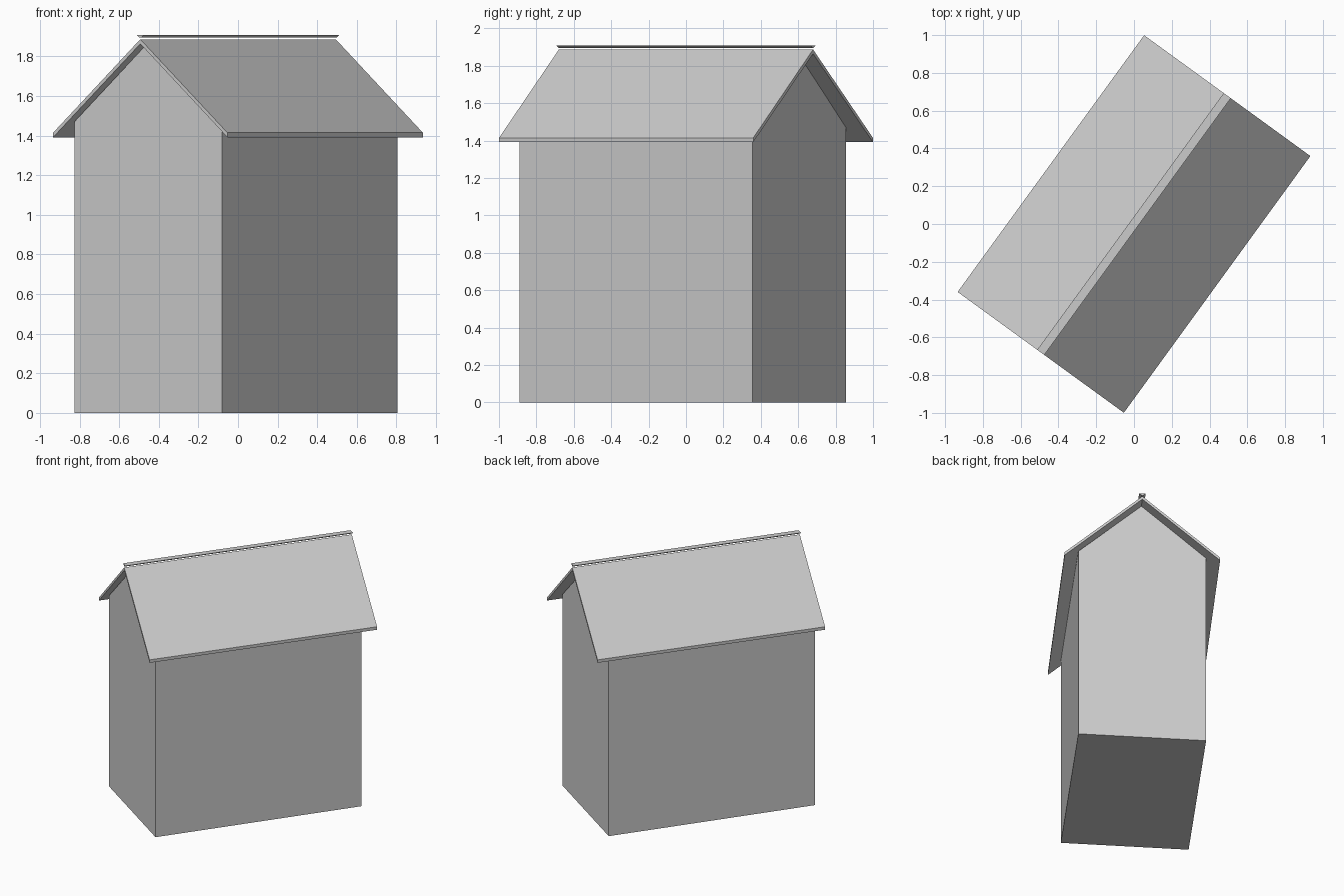
import bpy
from math import radians, cos, sin
from mathutils import Vector

if "Cube" in bpy.data.objects:
    bpy.data.objects.remove(bpy.data.objects["Cube"])

ANGLE = radians(54)
U = Vector((cos(ANGLE), sin(ANGLE), 0))    # along the ridge
V = Vector((-sin(ANGLE), cos(ANGLE), 0))   # across the ridge
Z = Vector((0, 0, 1))


def loft(name, ring_a, ring_b):
    """Closed prism between two matching end outlines."""
    n = len(ring_a)
    faces = [tuple(range(n))[::-1], tuple(range(n, 2 * n))]
    faces += [(i, (i + 1) % n, n + (i + 1) % n, n + i) for i in range(n)]
    mesh = bpy.data.meshes.new(name)
    mesh.from_pydata([tuple(p) for p in ring_a + ring_b], [], faces)
    mesh.update()
    obj = bpy.data.objects.new(name, mesh)
    bpy.context.collection.objects.link(obj)
    return obj


def section(profile, u):
    """Place a (v, z) profile at distance u along the ridge."""
    return [U * u + V * v + Z * z for v, z in profile]


# House body: slightly skewed plan with a gable at each end
def gable(right, left):
    r, l = Vector((*right, 0)), Vector((*left, 0))
    peak = U * ((r + l) / 2).dot(U) + Z * 1.862
    return [r, r + Z * 1.472, peak, l + Z * 1.472, l]


loft("house_body",
     gable((-0.08, -0.89), (-0.825, -0.39)),
     gable((0.805, 0.355), (0.06, 0.855)))

# Pitched roof: thin chevron with vertical eave edges
roof = [(-0.544, 1.392), (-0.544, 1.415), (0, 1.887), (0.544, 1.415),
        (0.544, 1.392), (0, 1.864)]
roof = roof[::-1]
loft("roof", section(roof, -0.84), section(roof, 0.84))

# Ridge cap: flat strip just above the ridge
cap = [(-0.004, 1.895), (0.004, 1.895), (0.023, 1.909), (-0.023, 1.909)]
loft("ridge_cap", section(cap, -0.84), section(cap, 0.84))
